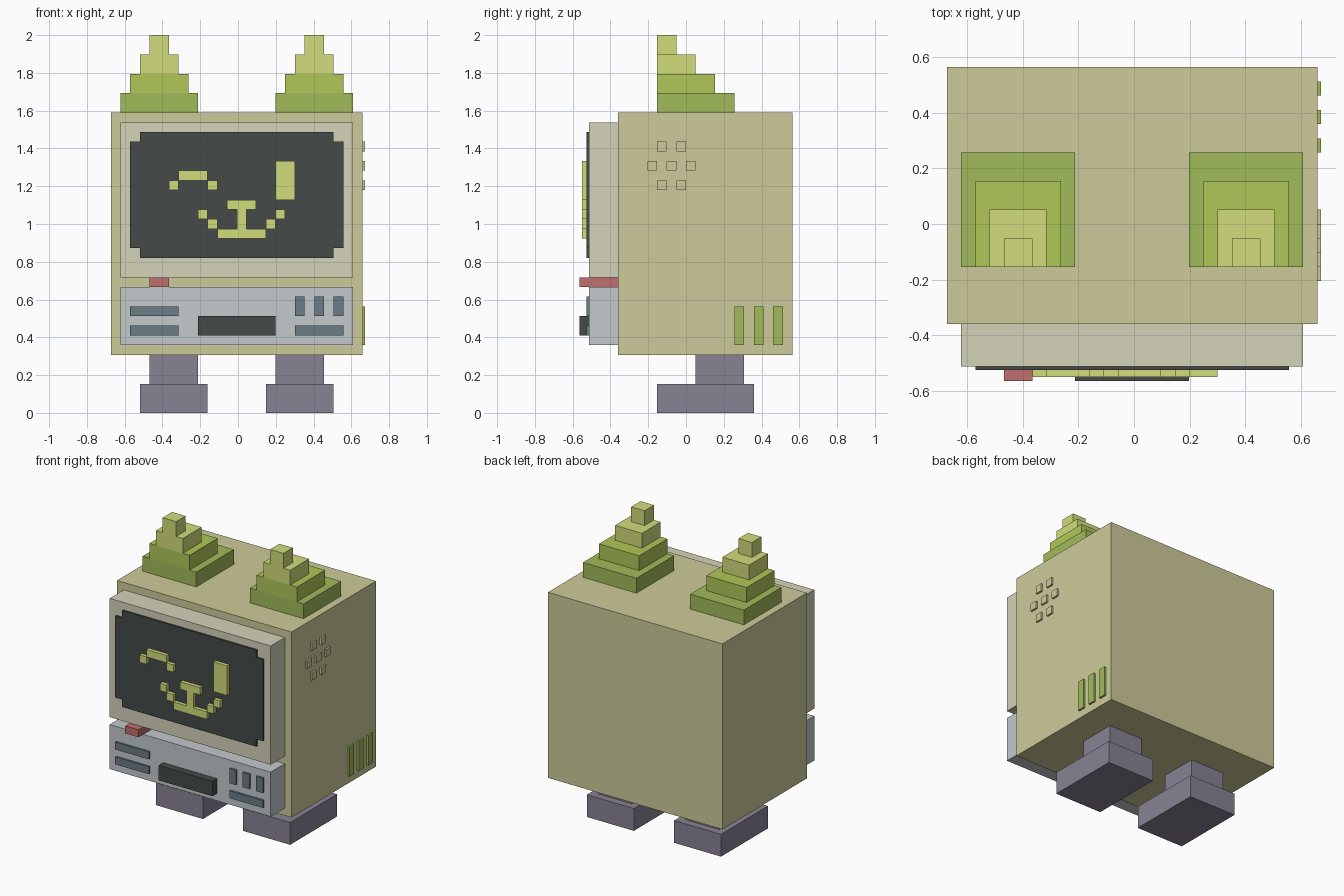
import bpy, bmesh
from mathutils import Vector

if "Cube" in bpy.data.objects:
    bpy.data.objects.remove(bpy.data.objects["Cube"])

# The model sits on a voxel grid, 39 voxels tall
U = 2 / 39
ORIGIN = Vector((-26.25 / 2 * U, -11 * U, 0))
MID = 13  # mirror column of the body, in voxels


def material(name, rgb):
    m = bpy.data.materials.new(name)
    m.diffuse_color = [(c / 255) ** 2.2 for c in rgb] + [1]
    m.use_nodes = True
    m.node_tree.nodes["Principled BSDF"].inputs["Base Color"].default_value = m.diffuse_color
    return m


BEIGE = material("beige", (204, 202, 152))
CREAM = material("cream", (212, 210, 184))
GREY = material("blue grey", (194, 200, 204))
SLATE = material("slate", (106, 124, 132))
DARK = material("dark", (70, 75, 73))
LIME = material("lime", (208, 220, 122))
LEAF = material("leaf", (174, 198, 88))
GREEN = material("green", (160, 186, 90))
RED = material("red", (190, 110, 110))
PURPLE = material("purple grey", (134, 130, 146))


def finish(name, bm, mat):
    bmesh.ops.recalc_face_normals(bm, faces=bm.faces)
    me = bpy.data.meshes.new(name)
    bm.to_mesh(me)
    bm.free()
    me.materials.append(mat)
    ob = bpy.data.objects.new(name, me)
    bpy.context.collection.objects.link(ob)
    return ob


def boxes(name, mat, *spans):
    """One object made of boxes given as voxel spans (x0, x1, y0, y1, z0, z1)."""
    bm = bmesh.new()
    for x0, x1, y0, y1, z0, z1 in spans:
        lo, hi = Vector((x0, y0, z0)) * U, Vector((x1, y1, z1)) * U
        verts = bmesh.ops.create_cube(bm, size=1)["verts"]
        bmesh.ops.scale(bm, vec=hi - lo, verts=verts)
        bmesh.ops.translate(bm, vec=(lo + hi) / 2 + ORIGIN, verts=verts)
    return finish(name, bm, mat)


def pair(name, mat, x0, x1, *rest):
    """A left box and its mirrored right twin."""
    boxes("left_" + name, mat, (x0, x1, *rest))
    boxes("right_" + name, mat, (2 * MID - x1, 2 * MID - x0, *rest))


# Case, screen bezel and control panel
boxes("body", BEIGE, (0, 26, 4, 22, 6, 31))
boxes("screen_bezel", CREAM, (1, 25, 1, 4, 14, 30))
boxes("control_panel", GREY, (1, 25, 1, 4, 7, 13))

# Screen with notched corners
bm = bmesh.new()
outline = [(2, 17), (3, 17), (3, 16), (23, 16), (23, 17), (24, 17),
           (24, 28), (23, 28), (23, 29), (3, 29), (3, 28), (2, 28)]
face = bm.faces.new([bm.verts.new(Vector((x, 1, z)) * U + ORIGIN) for x, z in outline])
ext = bmesh.ops.extrude_face_region(bm, geom=[face], use_keep_orig=True)["geom"]
bmesh.ops.translate(bm, vec=(0, -0.25 * U, 0),
                    verts=[g for g in ext if isinstance(g, bmesh.types.BMVert)])
finish("screen", bm, DARK)


# Pixel face: winking eye, open eye, nose and mouth
def pixels(name, *rects):
    boxes(name, LIME, *[(x0, x1, 0.25, 0.75, z0, z1) for x0, x1, z0, z1 in rects])


pixels("winking_eye", (6, 7, 23, 24), (7, 10, 24, 25), (10, 11, 23, 24))
pixels("open_eye", (17, 19, 22, 26))
pixels("nose", (12, 15, 21, 22), (13, 14, 19, 21))
pixels("mouth", (9, 10, 20, 21), (10, 11, 19, 20), (11, 16, 18, 19),
       (16, 17, 19, 20), (17, 18, 20, 21))

# Button, disk slot and panel details
boxes("power_button", RED, (4, 6, 0, 4, 13, 14))
boxes("disk_slot", DARK, (9, 17, 0, 1, 8, 10))
boxes("left_panel_slots", SLATE, *[(2, 7, 0.75, 1, z, z + 1) for z in (8, 10)])
boxes("right_panel_slot", SLATE, (19, 24, 0.75, 1, 8, 9))
boxes("panel_keys", SLATE, *[(x, x + 1, 0.75, 1, 10, 12) for x in (19, 21, 23)])

# Right side speaker dots and vent bars
dots = [(8, 27), (10, 27), (7, 25), (9, 25), (11, 25), (8, 23), (10, 23)]
boxes("speaker_dots", BEIGE, *[(26, 26.25, y, y + 1, z, z + 1) for y, z in dots])
boxes("side_vents", GREEN, *[(26, 26.25, y, y + 1, 7, 11) for y in (16, 18, 20)])

# Stepped ears, flush at the front
for i, mat in enumerate((GREEN, LEAF, LIME, LIME)):
    pair(f"ear_step_{i + 1}", mat, 1 + i, 9 - i, 8, 16 - 2 * i, 31 + 2 * i, 33 + 2 * i)

# Legs and feet
pair("leg", PURPLE, 4, 9, 12, 17, 3, 6)
pair("foot", PURPLE, 3, 10, 8, 18, 0, 3)
